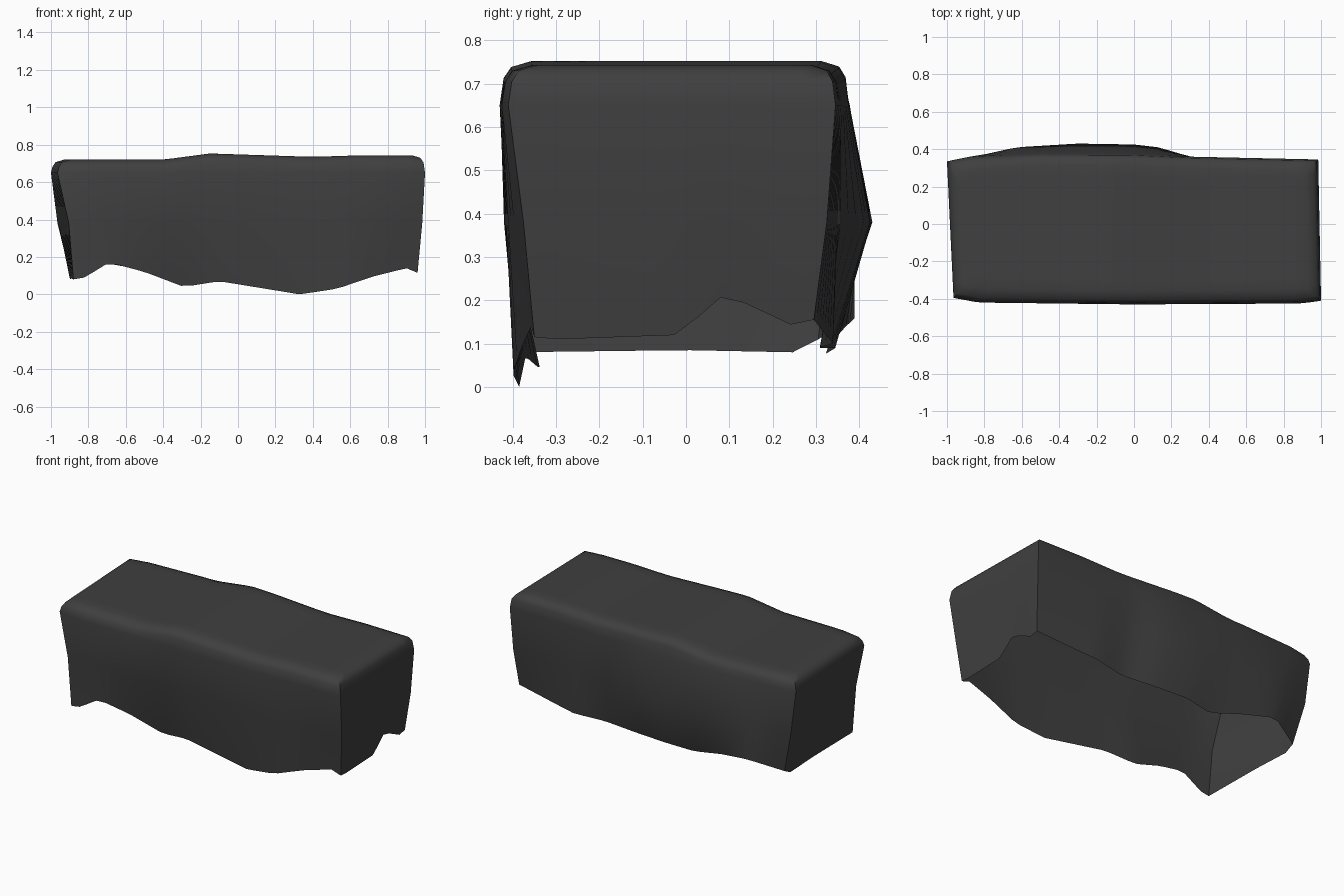
import bpy, bmesh

if "Cube" in bpy.data.objects:
    bpy.data.objects.remove(bpy.data.objects["Cube"])

NX, NY = 32, 12


def lerp(a, b, t):
    return a + (b - a) * t


def curve(pts, v):
    """Piecewise linear lookup through (position, value) pairs."""
    if v <= pts[0][0]:
        return pts[0][1]
    for (a, fa), (b, fb) in zip(pts, pts[1:]):
        if v <= b:
            return lerp(fa, fb, (v - a) / (b - a))
    return pts[-1][1]


# Ragged hem heights along each side
front_hem = [(-.88, .08), (-.82, .09), (-.69, .17), (-.5, .12), (-.29, .04), (-.1, .07),
             (.33, 0), (.53, .03), (.72, .095), (.9, .14), (.96, .115)]
back_hem = [(-.9, .11), (-.7, .165), (-.5, .13), (-.28, .075), (-.1, .09), (.12, .09),
            (.35, .09), (.54, .10), (.7, .12), (.955, .155)]
right_hem = [(-.35, .115), (-.3, .11), (-.02, .12), (.09, .215), (.25, .14), (.31, .155)]
left_hem = [(-.41, .08), (0, .085), (.25, .08), (.31, .11)]
top_height = [(-1, .72), (-.4, .72), (-.15, .753), (.4, .735), (.65, .743), (1, .743)]

# Each level: end x at front/back corners, then front and back depth along x
LEVELS = {
    "upper": dict(fl=-.965, fr=1.0, bl=-1.0, br=.985,
                  front=[(-.965, -.395), (-.83, -.42), (0, -.43), (.9, -.425), (1, -.41)],
                  back=[(-1, .335), (-.88, .36), (-.5, .378), (0, .375), (.3, .36), (.985, .345)]),
    "mid": dict(fl=-.905, fr=.985, bl=-.965, br=.975,
                front=[(-.905, -.40), (-.5, -.41), (.33, -.42), (.7, -.41), (.985, -.375)],
                back=[(-.965, .335), (-.63, .41), (-.3, .43), (0, .425), (.13, .41),
                      (.3, .36), (.975, .325)]),
    "hem": dict(fl=-.88, fr=.96, bl=-.9, br=.955,
                front=[(-.88, -.40), (-.69, -.40), (-.29, -.335), (-.1, -.37), (.33, -.385),
                       (.53, -.40), (.96, -.35)],
                back=[(-.9, .305), (-.7, .395), (-.28, .32), (-.1, .345), (.12, .33),
                      (.35, .305), (.54, .34), (.955, .295)]),
}
MID_Z = .38


def ring(level):
    """Closed loop of points: front, right, back, left."""
    c = LEVELS[level]

    def height(x, y, table, key):
        if level == "upper":
            return .65
        if level == "mid":
            return MID_Z
        return curve(table, x if key == "x" else y)

    def along(side, a, b, hem):
        out = []
        for i in range(NX + 1):
            x = lerp(c[a], c[b], i / NX)
            y = curve(c[side], x)
            out.append((x, y, height(x, y, hem, "x")))
        return out

    def end(p, q, hem):
        out = []
        for j in range(1, NY):
            x, y = lerp(p[0], q[0], j / NY), lerp(p[1], q[1], j / NY)
            out.append((x, y, height(x, y, hem, "y")))
        return out

    f = along("front", "fl", "fr", front_hem)
    b = along("back", "bl", "br", back_hem)
    return f + end(f[-1], b[-1], right_hem) + b[::-1] + end(f[0], b[0], left_hem)[::-1]


def inset(pts, dx, dy, drop):
    """Shrink the upper loop to form the rounded shoulder."""
    out = []
    for x, y, z in pts:
        nx = x * (1 - dx)
        out.append((nx, y * (1 - dy), curve(top_height, nx) - drop))
    return out


upper = ring("upper")
rings = [ring("hem"), ring("mid"), upper, inset(upper, .008, .02, .038),
         inset(upper, .025, .06, .013), inset(upper, .07, .17, 0)]

# Side walls and shoulder
bm = bmesh.new()
loops = [[bm.verts.new(p) for p in r] for r in rings]
count = len(upper)
for lo, hi in zip(loops, loops[1:]):
    for i in range(count):
        k = (i + 1) % count
        bm.faces.new((lo[i], lo[k], hi[k], hi[i]))

# Top panel as a grid inside the last loop
edge = loops[-1]
front = edge[:NX + 1]
right = edge[NX + 1:NX + NY]
back = edge[NX + NY:2 * NX + NY + 1][::-1]
left = edge[2 * NX + NY + 1:][::-1]
rows = [front]
for j in range(1, NY):
    row = [left[j - 1]]
    for i in range(1, NX):
        row.append(bm.verts.new(front[i].co.lerp(back[i].co, j / NY)))
    rows.append(row + [right[j - 1]])
rows.append(back)
for a, b in zip(rows, rows[1:]):
    for i in range(NX):
        bm.faces.new((a[i], a[i + 1], b[i + 1], b[i]))

mesh = bpy.data.meshes.new("draped_cloth_cover")
bm.to_mesh(mesh)
bm.free()
cover = bpy.data.objects.new("draped_cloth_cover", mesh)
bpy.context.collection.objects.link(cover)

# Dark cloth colour
mat = bpy.data.materials.new("dark_cloth")
mat.diffuse_color = (.05, .05, .05, 1)
mat.use_nodes = True
mat.node_tree.nodes["Principled BSDF"].inputs["Base Color"].default_value = mat.diffuse_color
mesh.materials.append(mat)

bpy.context.view_layer.objects.active = cover
cover.select_set(True)
bpy.ops.object.shade_smooth_by_angle(angle=.9)
